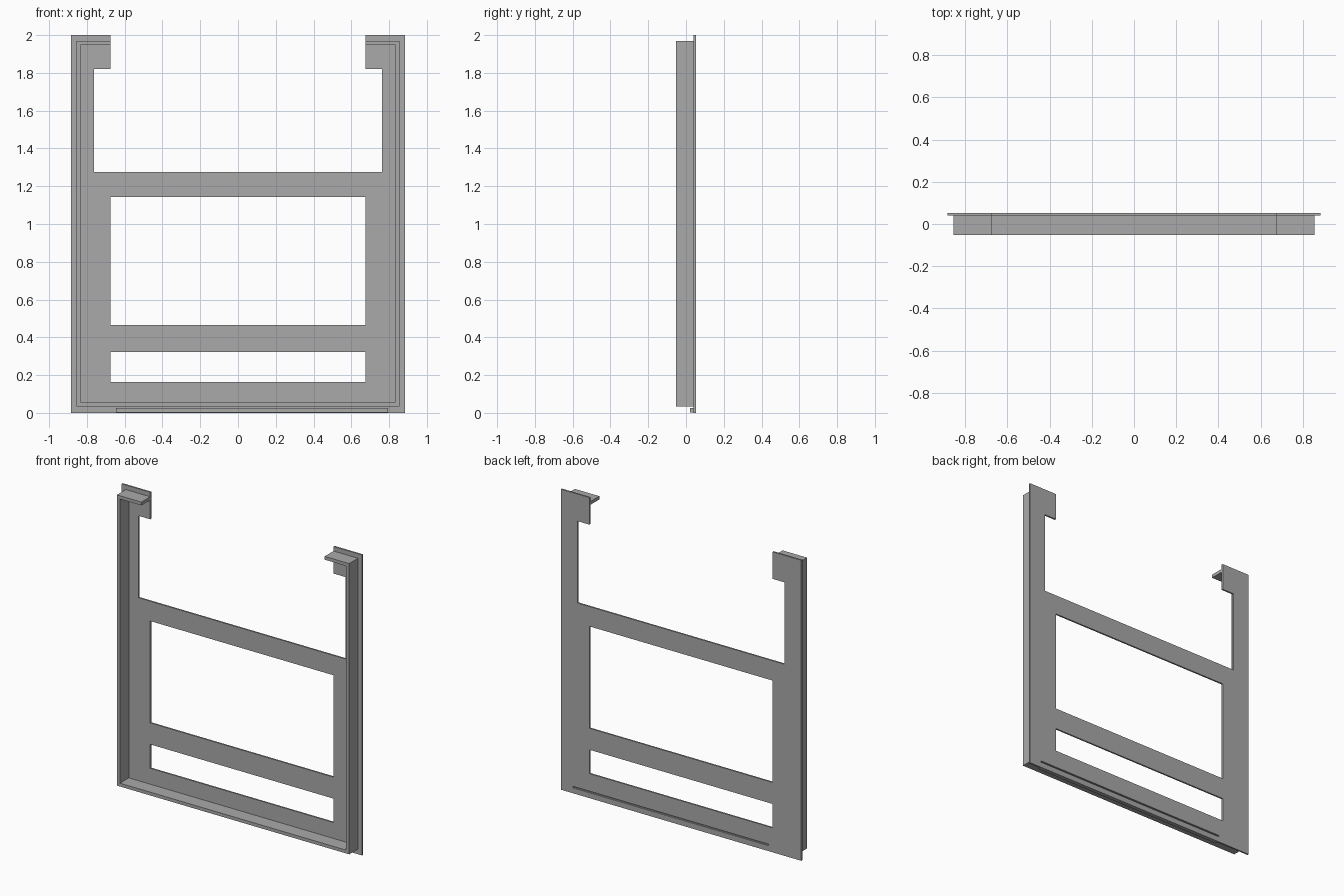
import bpy
import math

cube = bpy.data.objects.get("Cube")
if cube:
    bpy.data.objects.remove(cube, do_unlink=True)

GREY = (0.4, 0.4, 0.4, 1.0)
grey = bpy.data.materials.new("sheet metal grey")
grey.use_nodes = True
grey.diffuse_color = GREY
grey.node_tree.nodes["Principled BSDF"].inputs["Base Color"].default_value = GREY


def rect(x0, x1, z0, z1):
    return [(x0, z0), (x1, z0), (x1, z1), (x0, z1)]


def mirrored(half):
    """Close a right-hand half outline with its mirror image."""
    return half + [(-x, z) for x, z in reversed(half)]


def slab(name, loops, y_front, y_back):
    """Extrude an outline (first loop) with holes (other loops) along y."""
    curve = bpy.data.curves.new(name, "CURVE")
    curve.dimensions = "2D"
    curve.fill_mode = "BOTH"
    curve.extrude = (y_back - y_front) / 2
    for loop in loops:
        spline = curve.splines.new("POLY")
        spline.points.add(len(loop) - 1)
        for point, (x, z) in zip(spline.points, loop):
            point.co = (x, z, 0, 1)
        spline.use_cyclic_u = True
    obj = bpy.data.objects.new(name, curve)
    bpy.context.collection.objects.link(obj)
    obj.rotation_euler.x = math.pi / 2
    obj.location.y = (y_front + y_back) / 2
    bpy.ops.object.select_all(action="DESELECT")
    obj.select_set(True)
    bpy.context.view_layer.objects.active = obj
    bpy.ops.object.convert(target="MESH")
    obj = bpy.context.view_layer.objects.active
    bpy.ops.object.transform_apply(location=True, rotation=True, scale=True)
    obj.data.materials.clear()
    obj.data.materials.append(grey)
    bpy.ops.object.shade_flat()
    return obj


FRONT, PLATE, BACK = -0.052, 0.041, 0.052
ARM = 0.675      # inner end of the top hooks
OUTER = 0.855    # outside of the rim
WALL = 0.022     # rim thickness

# Back plate: open-topped outline with two windows and a thin slot
plate_half = [(0.885, 0), (0.885, 2), (ARM, 2), (ARM, 1.82),
              (0.763, 1.82), (0.763, 1.275)]
slab("back_plate", [
    mirrored(plate_half),
    rect(-ARM, ARM, 0.465, 1.143),
    rect(-ARM, ARM, 0.163, 0.322),
    rect(-0.645, 0.795, 0.036, 0.046),
], PLATE, BACK)

# Rim: one continuous wall around the sides and bottom with short top returns
inner = OUTER - WALL
rim_half = [(OUTER, 0.035), (OUTER, 1.97), (ARM, 1.97), (ARM, 1.948),
            (inner, 1.948), (inner, 0.057)]
slab("rim", [mirrored(rim_half)], FRONT, PLATE)

# Bottom strip just under the slot
slab("bottom_strip", [rect(-0.645, 0.795, 0.003, 0.026)], 0.021, PLATE)
